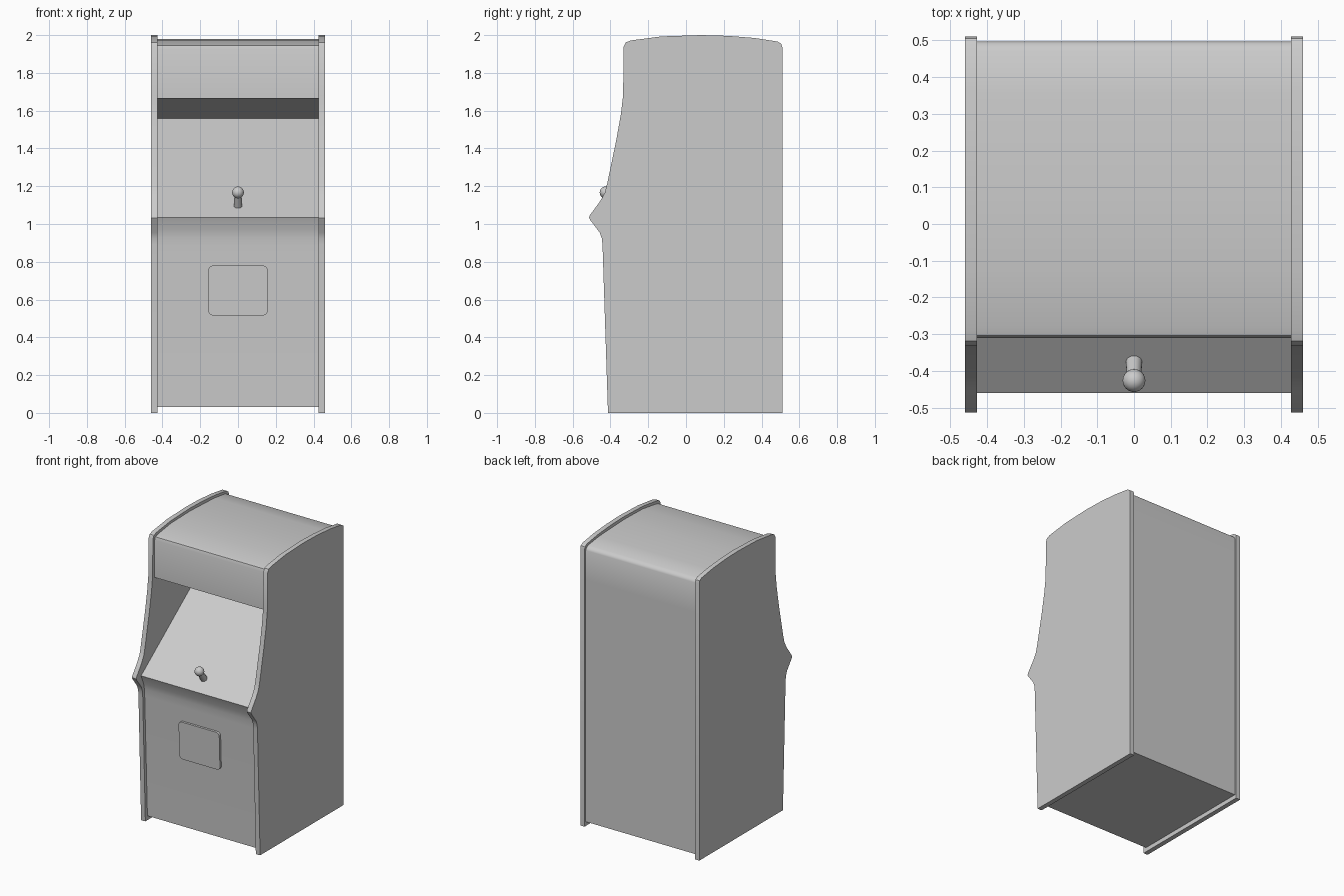
import bpy, bmesh, math
from mathutils import Vector

cube = bpy.data.objects.get("Cube")
if cube:
    bpy.data.objects.remove(cube, do_unlink=True)

grey = bpy.data.materials.new("light grey")
grey.use_nodes = True
colour = (0.6, 0.6, 0.6, 1)
grey.diffuse_color = colour
grey.node_tree.nodes["Principled BSDF"].inputs["Base Color"].default_value = colour


def finish(obj, angle=35):
    """Give the part its colour and smooth its shallow edges."""
    obj.data.materials.append(grey)
    bpy.ops.object.select_all(action='DESELECT')
    obj.select_set(True)
    bpy.context.view_layer.objects.active = obj
    bpy.ops.object.shade_smooth_by_angle(angle=math.radians(angle))
    return obj


def extrude(name, points, depth):
    """Extrude a closed 3D outline along a vector."""
    bm = bmesh.new()
    face = bm.faces.new([bm.verts.new(p) for p in points])
    new = bmesh.ops.extrude_face_region(bm, geom=[face])["geom"]
    bmesh.ops.translate(bm, vec=depth, verts=[v for v in new if isinstance(v, bmesh.types.BMVert)])
    bmesh.ops.recalc_face_normals(bm, faces=bm.faces)
    mesh = bpy.data.meshes.new(name)
    bm.to_mesh(mesh)
    bm.free()
    obj = bpy.data.objects.new(name, mesh)
    bpy.context.collection.objects.link(obj)
    return finish(obj)


# Side panels, outline in (y, z)
panel = [(-0.413, 0), (0.51, 0), (0.51, 1.935), (0.505, 1.953), (0.485, 1.966),
         (0.36, 1.985), (0.22, 1.996), (0.08, 2.0), (-0.13, 1.993), (-0.29, 1.972),
         (-0.318, 1.962), (-0.33, 1.94), (-0.333, 1.68), (-0.345, 1.58),
         (-0.37, 1.44), (-0.417, 1.215), (-0.43, 1.165), (-0.455, 1.12),
         (-0.51, 1.045), (-0.513, 1.033), (-0.508, 1.022), (-0.457, 0.955),
         (-0.446, 0.925), (-0.442, 0.89)]
for name, x in (("left_side_panel", 0.427), ("right_side_panel", -0.46)):
    extrude(name, [(x, y, z) for y, z in panel], (0.033, 0, 0))

# Cabinet body with sloped screen and recessed hood
body = [(-0.39, 0.03), (0.497, 0.03), (0.497, 1.72), (0.497, 1.925), (0.49, 1.94),
        (0.47, 1.952), (0.35, 1.968), (0.08, 1.98), (-0.13, 1.975), (-0.28, 1.953),
        (-0.303, 1.946), (-0.31, 1.925), (-0.31, 1.665), (0.24, 1.558),
        (-0.46, 1.035), (-0.432, 0.97), (-0.424, 0.93), (-0.42, 0.88)]
extrude("cabinet_body", [(-0.428, y, z) for y, z in body], (0.856, 0, 0))

# Coin door: rounded plate lying on the leaning lower front
door = []
for i, (sx, sz) in enumerate(((1, 1), (-1, 1), (-1, -1), (1, -1))):
    for step in range(6):
        a = math.pi / 2 * (i + step / 5)
        x = sx * 0.132 + 0.025 * math.cos(a)
        z = 0.648 + sz * 0.107 + 0.025 * math.sin(a)
        door.append((x, -0.389 - 0.0353 * (z - 0.03), z))
extrude("coin_door", door, (0, -0.017, 0))

# Joystick standing square to the sloped screen
base, ball = Vector((0, -0.37, 1.088)), Vector((0, -0.426, 1.167))
axis = ball - base
bpy.ops.mesh.primitive_cone_add(vertices=24, radius1=0.023, radius2=0.018, depth=axis.length,
                                location=(base + ball) / 2,
                                rotation=axis.to_track_quat('Z', 'Y').to_euler())
bpy.context.object.name = "joystick_shaft"
finish(bpy.context.object)
bpy.ops.mesh.primitive_uv_sphere_add(segments=24, ring_count=14, radius=0.031, location=ball)
bpy.context.object.name = "joystick_ball"
finish(bpy.context.object)
